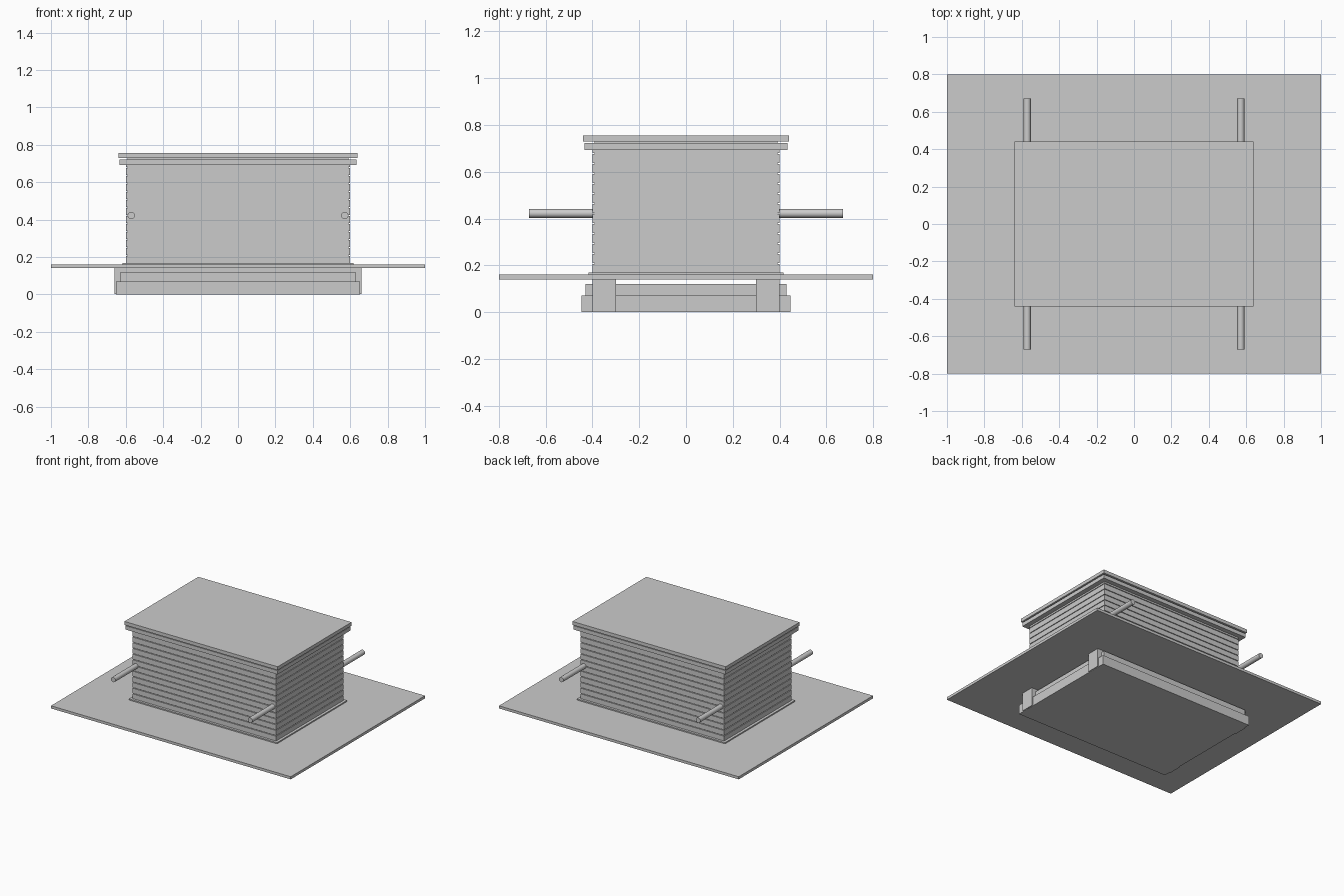
import bpy, math

if "Cube" in bpy.data.objects:
    bpy.data.objects.remove(bpy.data.objects["Cube"])


def box(name, sx, sy, z0, z1, y=0.0):
    """Box with half sizes sx, sy between heights z0 and z1."""
    bpy.ops.mesh.primitive_cube_add(size=1, location=(0, y, (z0 + z1) / 2))
    o = bpy.context.object
    o.name = name
    o.scale = (2 * sx, 2 * sy, z1 - z0)
    bpy.ops.object.transform_apply(location=False, rotation=False, scale=True)
    return o


# stepped foundation with two skid beams
box("foundation_lower", 0.652, 0.447, 0.0, 0.07)
box("foundation_upper", 0.628, 0.43, 0.07, 0.12)
for side, label in ((-1, "front"), (1, "back")):
    box(f"skid_beam_{label}", 0.66, 0.05, 0.001, 0.141, y=side * 0.35)

# wide platform and thin plinth
box("platform", 1.0, 0.8, 0.14, 0.16)
box("plinth", 0.618, 0.418, 0.16, 0.169)

# body: recessed core wrapped by stacked boards with narrow gaps
box("body_core", 0.592, 0.392, 0.165, 0.735)
PITCH = 0.0428
for i in range(13):
    z = 0.167 + i * PITCH
    box(f"wall_board_{i + 1}", 0.598, 0.4, z, z + PITCH - 0.005)

# two-layer lid
box("lid_lower", 0.634, 0.434, 0.693, 0.722)
box("lid_upper", 0.639, 0.44, 0.729, 0.755)

# carrying poles running through the body
for side, label in ((-1, "left"), (1, "right")):
    bpy.ops.mesh.primitive_cylinder_add(
        vertices=24, radius=0.019, depth=1.342,
        location=(side * 0.571, 0, 0.422), rotation=(math.pi / 2, 0, 0))
    pole = bpy.context.object
    pole.name = f"carrying_pole_{label}"
    bpy.ops.object.shade_smooth_by_angle()
